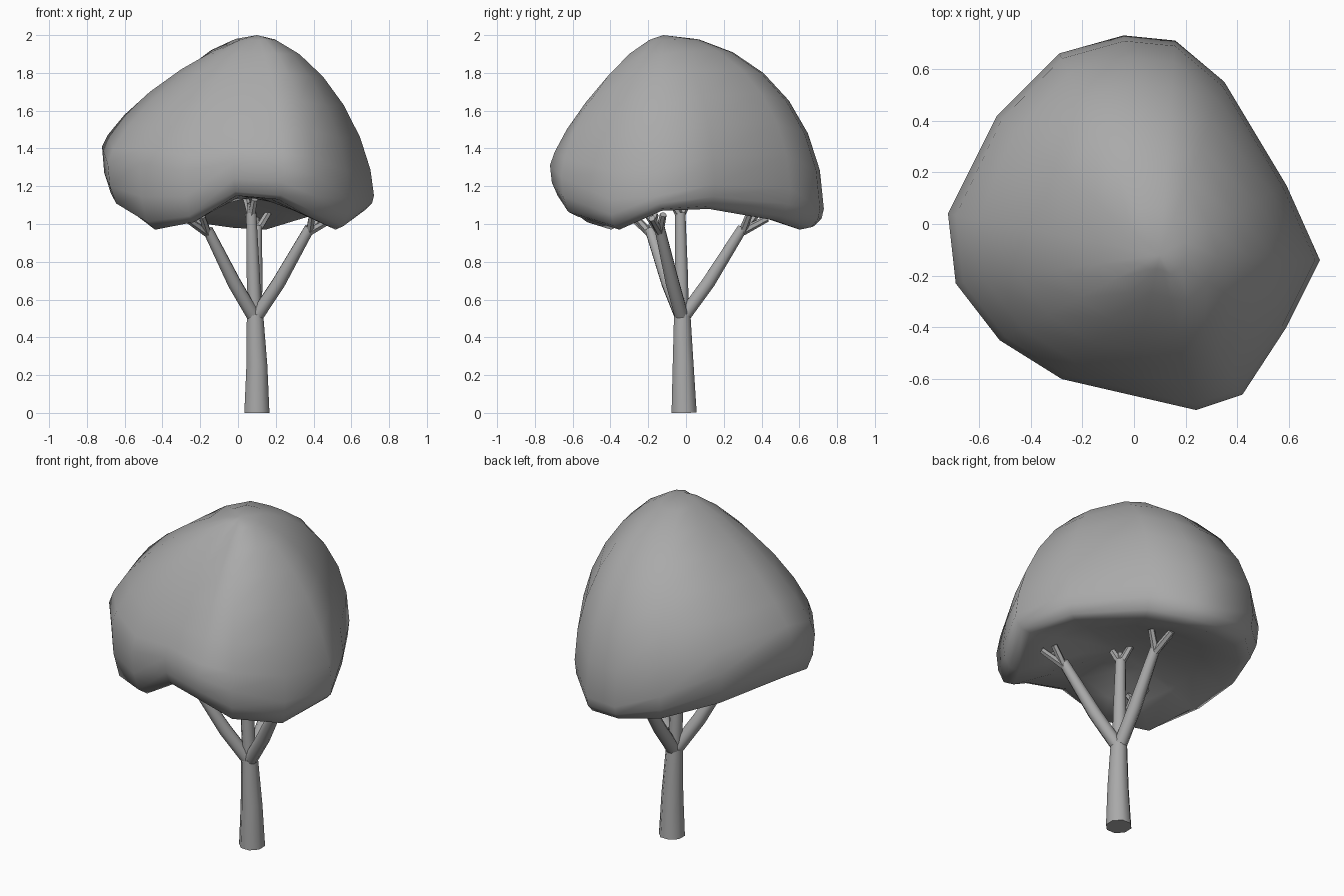
import bpy, bmesh, math
from mathutils import Vector

cube = bpy.data.objects.get("Cube")
if cube:
    bpy.data.objects.remove(cube, do_unlink=True)

grey = bpy.data.materials.new("plain_grey")
grey.use_nodes = True
tone = (0.4, 0.4, 0.4, 1)
grey.diffuse_color = tone
grey.node_tree.nodes["Principled BSDF"].inputs["Base Color"].default_value = tone


def finish(name, bm, angle):
    """Turn a bmesh into a smooth shaded object."""
    bmesh.ops.recalc_face_normals(bm, faces=bm.faces)
    mesh = bpy.data.meshes.new(name)
    bm.to_mesh(mesh)
    bm.free()
    mesh.materials.append(grey)
    obj = bpy.data.objects.new(name, mesh)
    bpy.context.collection.objects.link(obj)
    bpy.ops.object.select_all(action="DESELECT")
    obj.select_set(True)
    bpy.context.view_layer.objects.active = obj
    bpy.ops.object.shade_smooth_by_angle(angle=math.radians(angle))
    return obj


def bridge(bm, a, b):
    for i in range(len(a)):
        j = (i + 1) % len(a)
        bm.faces.new((a[i], a[j], b[j], b[i]))


def limb(bm, path, radii, sides=8):
    """Tapered tube along a path, capped at both ends."""
    path = [Vector(p) for p in path]
    rings = []
    for i, p in enumerate(path):
        way = path[min(i + 1, len(path) - 1)] - path[max(i - 1, 0)]
        turn = Vector((0, 0, 1)).rotation_difference(way)
        ring = []
        for k in range(sides):
            a = math.tau * (k + 0.5) / sides
            ring.append(bm.verts.new(p + turn @ Vector((math.cos(a), math.sin(a), 0)) * radii[i]))
        rings.append(ring)
    for a, b in zip(rings, rings[1:]):
        bridge(bm, a, b)
    bm.faces.new(rings[0])
    bm.faces.new(rings[-1])


# Trunk
bm = bmesh.new()
limb(bm, [(0.1, -0.01, 0), (0.1, -0.015, 0.25), (0.09, -0.02, 0.52)], [0.072, 0.06, 0.047])
finish("trunk", bm, 50)

# One upright branch and three spreading ones, each forked
fork = Vector((0.09, -0.02, 0.5))
tips = {
    "centre_branch": (0.07, -0.03, 1.06),
    "left_branch": (0.38, -0.14, 0.98),
    "right_branch": (-0.16, -0.19, 0.97),
    "back_branch": (0.1, 0.3, 0.98),
}
for name, tip in tips.items():
    tip = Vector(tip)
    out = Vector((tip.x - fork.x, tip.y - fork.y, 0))
    lean = min(out.length * 4, 1)
    out.normalize()
    side = Vector((-out.y, out.x, 0))
    bm = bmesh.new()
    middle = fork.lerp(tip, 0.4) + out * 0.012 * lean
    limb(bm, [fork, middle, tip], [0.038, 0.038, 0.029])
    for spread, reach, rise in ((-0.06, 0.04, 0.08), (0.05, 0.07, 0.07), (0.01, 0.13, 0.05)):
        end = tip + side * spread + out * reach * lean + Vector((0, 0, rise))
        limb(bm, [tip - Vector((0, 0, 0.02)), end], [0.022, 0.018], 6)
    finish(name, bm, 50)

# Leaf canopy: outline point, its height, dome fullness, height of the lower lip
outline = [
    (-0.04, 0.73, 1.08, 2.0, 0.98), (0.16, 0.71, 1.08, 2.0, 0.97),
    (0.35, 0.55, 1.19, 1.95, 1.02), (0.59, 0.15, 1.21, 1.8, 1.08),
    (0.72, -0.14, 1.15, 1.65, 1.07), (0.59, -0.4, 1.13, 1.7, 0.97),
    (0.42, -0.66, 1.25, 1.5, 1.04), (0.24, -0.72, 1.31, 1.3, 1.13),
    (-0.02, -0.66, 1.33, 1.3, 1.15), (-0.28, -0.6, 1.28, 1.4, 1.01),
    (-0.52, -0.45, 1.32, 1.38, 0.97), (-0.69, -0.23, 1.32, 1.37, 1.08),
    (-0.72, 0.04, 1.41, 1.33, 1.13), (-0.53, 0.42, 1.29, 1.75, 1.07),
    (-0.29, 0.66, 1.18, 2.0, 1.01),
]
crown = Vector((0.1, -0.12, 2.0))
hollow = Vector((0.06, -0.06, 1.14))


def at(x, y, centre, share, z):
    return (centre.x + (x - centre.x) * share, centre.y + (y - centre.y) * share, z)


bm = bmesh.new()
rings = []
steps = 7
for s in range(1, steps + 1):
    t = s / steps * math.pi / 2
    ring = []
    for x, y, rim, full, lip in outline:
        share = math.sin(t) ** (2 / full)
        height = max(math.cos(t), 0) ** (2 / full)
        ring.append(bm.verts.new(at(x, y, crown, share, rim + (crown.z - rim) * height)))
    rings.append(ring)
# Rounded lip, then the hollow underside
for share, mix in ((0.985, 0.5), (0.94, 0.88), (0.86, 1.0)):
    rings.append([bm.verts.new(at(x, y, hollow, share, rim + (lip - rim) * mix))
                  for x, y, rim, full, lip in outline])
for share, mix in ((0.6, 0.4), (0.3, 0.8)):
    rings.append([bm.verts.new(at(x, y, hollow, share, lip + (hollow.z - lip) * mix))
                  for x, y, rim, full, lip in outline])
for a, b in zip(rings, rings[1:]):
    bridge(bm, a, b)
for point, ring in ((crown, rings[0]), (hollow, rings[-1])):
    pole = bm.verts.new(point)
    for i in range(len(ring)):
        bm.faces.new((pole, ring[i], ring[(i + 1) % len(ring)]))
finish("leaf_canopy", bm, 80)
